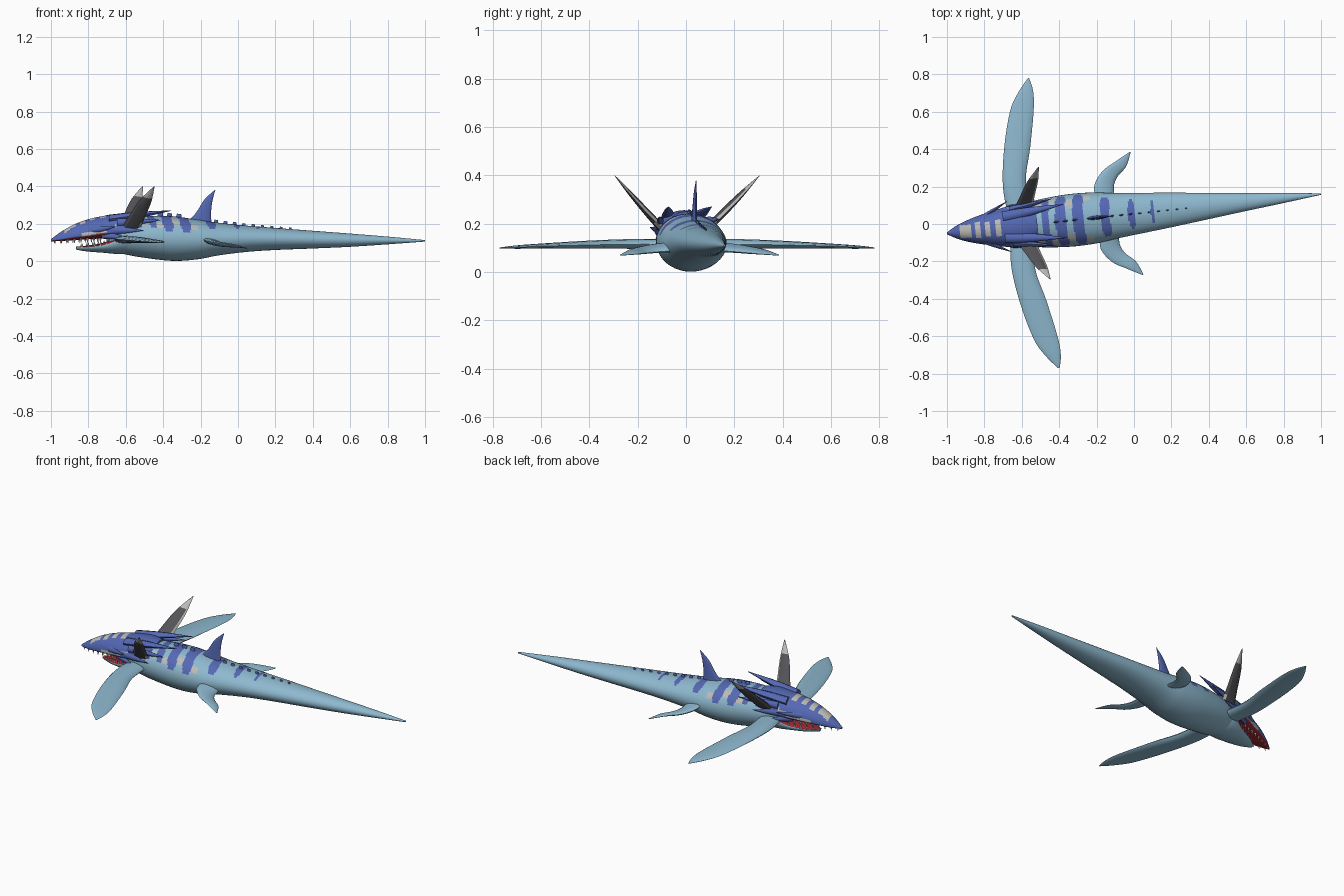
import bpy, bmesh, math
from mathutils import Vector, Matrix

if "Cube" in bpy.data.objects:
    bpy.data.objects.remove(bpy.data.objects["Cube"])

# The swimmer is built along x, then turned slightly about z
PLACE = Matrix.Translation((0, 0.055, 0)) @ Matrix.Rotation(math.radians(6), 4, "Z")


def material(name, rgb):
    m = bpy.data.materials.new(name)
    m.use_nodes = True
    m.diffuse_color = (*rgb, 1)
    m.node_tree.nodes["Principled BSDF"].inputs["Base Color"].default_value = (*rgb, 1)
    return m


SKIN = material("pale blue skin", (0.27, 0.48, 0.62))
BLUE = material("deep blue", (0.09, 0.14, 0.46))
GREY = material("light grey", (0.50, 0.50, 0.48))
DARK = material("dark grey", (0.09, 0.09, 0.10))
RED = material("mouth red", (0.35, 0.02, 0.03))
WHITE = material("tooth white", (0.8, 0.8, 0.76))


def spline(rows, steps):
    """Smoothly resample rows of numbers (Catmull-Rom)."""
    out = []
    for i in range(len(rows) - 1):
        a, b, c, d = (rows[min(max(k, 0), len(rows) - 1)] for k in range(i - 1, i + 3))
        for s in range(steps):
            t = s / steps
            out.append([q + t * (r - p) / 2 + t * t * (2 * p - 5 * q + 4 * r - e) / 2
                        + t ** 3 * (3 * q - p - 3 * r + e) / 2 for p, q, r, e in zip(a, b, c, d)])
    return out + [list(rows[-1])]


def skin_rings(name, rings, mats, rule=None, angle=50):
    """Bridge closed rings of points, cap them, and colour faces by a rule."""
    bm = bmesh.new()
    loops = [[bm.verts.new(p) for p in ring] for ring in rings]
    n = len(loops[0])
    for a, b in zip(loops, loops[1:]):
        for k in range(n):
            bm.faces.new((a[k], a[(k + 1) % n], b[(k + 1) % n], b[k]))
    bm.faces.new(loops[0])
    bm.faces.new(loops[-1])
    bmesh.ops.recalc_face_normals(bm, faces=bm.faces)
    if rule:
        for f in bm.faces:
            f.material_index = rule(f.calc_center_median(), f.normal)
    bm.transform(PLACE)
    mesh = bpy.data.meshes.new(name)
    bm.to_mesh(mesh)
    bm.free()
    for m in mats:
        mesh.materials.append(m)
    obj = bpy.data.objects.new(name, mesh)
    bpy.context.collection.objects.link(obj)
    bpy.context.view_layer.objects.active = obj
    obj.select_set(True)
    bpy.ops.object.shade_smooth_by_angle(angle=math.radians(angle))
    obj.select_set(False)
    return obj


def hull(name, rows, mats, rule, steps=14, n=40, flat_low=1.0, flat_high=1.0):
    """Loft along x; each row is x, half width, top z, bottom z."""
    rings = []
    for x, w, top, low in spline(rows, steps):
        mid = low + (top - low) * (0.5 if flat_low == flat_high else 0.5 * flat_low / flat_high)
        ring = []
        for k in range(n):
            a = 2 * math.pi * k / n
            s = math.sin(a)
            ring.append((x, w * math.cos(a), mid + s * ((top - mid) if s > 0 else (mid - low))))
        rings.append(ring)
    return skin_rings(name, rings, mats, rule)


def blade(name, stations, side=1, mats=(SKIN,), rule=None, steps=5, n=12, angle=50):
    """Tapered fin; each station is front point, rear point, half thickness."""
    rows = spline([(*a, *b, t) for a, b, t in stations], steps)
    mids = [(Vector(r[:3]) + Vector(r[3:6])) / 2 for r in rows]
    span = mids[-1] - mids[0]
    rings = []
    for r, mid in zip(rows, mids):
        u = (Vector(r[:3]) - Vector(r[3:6])) / 2
        v = u.cross(span).normalized() * r[6]
        ring = []
        for k in range(n):
            a = 2 * math.pi * k / n
            p = mid + u * math.cos(a) + v * math.sin(a)
            ring.append((p.x, p.y * side, p.z))
        rings.append(ring)
    return skin_rings(name, rings, mats, rule, angle)


# Body and tail, with tapering stripes over the back
BODY = [(-0.70, 0.07, 0.19, 0.07), (-0.62, 0.105, 0.225, 0.04), (-0.5, 0.128, 0.24, 0.018),
        (-0.35, 0.14, 0.24, 0.002), (-0.22, 0.137, 0.222, 0.01), (-0.1, 0.122, 0.205, 0.032),
        (0.05, 0.107, 0.19, 0.05), (0.2, 0.092, 0.178, 0.06), (0.4, 0.07, 0.163, 0.068),
        (0.6, 0.048, 0.148, 0.077), (0.8, 0.027, 0.132, 0.09), (1.005, 0.004, 0.113, 0.105)]
STRIPES = [(-0.56, 0.03, 0.4), (-0.475, 0.02, 0.4), (-0.395, 0.028, 0.3), (-0.30, 0.028, 0.25),
           (-0.155, 0.025, 0.55), (-0.015, 0.017, 0.7), (0.10, 0.013, 0.8)]
PATCHES = [(-0.43, 0.55), (-0.345, 0.72), (-0.25, 0.6), (-0.52, 0.7)]
body_rows = spline(BODY, 10)


def back_z(x):
    return min(body_rows, key=lambda r: abs(r[0] - x))[2]


def body_rule(c, nrm):
    r = min(body_rows, key=lambda q: abs(q[0] - c.x))
    h = (2 * c.z - r[2] - r[3]) / (r[2] - r[3])
    for x, w, low in STRIPES:
        if h > low and abs(c.x - x - 0.02 * (1 - h)) < w * min(1, 0.45 + (h - low) * 2):
            return 1
    return 2 if any(abs(c.x - x) < 0.025 and abs(h - g) < 0.13 for x, g in PATCHES) else 0


hull("body", BODY, [SKIN, BLUE, GREY], body_rule, steps=20)


# Upper head with pale bars and cheek streaks, red palate beneath
def head_rule(c, nrm):
    if nrm.z < -0.6 and c.x < -0.62:
        return 2
    if nrm.z > 0.5:
        if abs(c.x + 0.905) < 0.03 and abs(c.y) < 0.035:
            return 1
        if any(abs(c.x - x) < 0.014 for x in (-0.84, -0.785, -0.73)) and abs(c.y) < 0.042:
            return 1
    streak = 0.14 + 0.25 * (c.x + 0.84)
    return 1 if -0.85 < c.x < -0.66 and abs(c.y) > 0.03 and abs(c.z - streak) < 0.011 else 0


hull("upper_head", [(-1.005, 0.005, 0.118, 0.106), (-0.95, 0.036, 0.158, 0.108), (-0.88, 0.062, 0.197, 0.113),
                    (-0.8, 0.083, 0.226, 0.118), (-0.7, 0.103, 0.246, 0.125), (-0.6, 0.11, 0.256, 0.14),
                    (-0.52, 0.07, 0.25, 0.18)], [BLUE, GREY, RED], head_rule, flat_low=0.5)

# Lower jaw with red mouth floor
hull("lower_jaw", [(-0.87, 0.012, 0.078, 0.062), (-0.81, 0.045, 0.084, 0.052), (-0.72, 0.075, 0.1, 0.045),
                   (-0.64, 0.1, 0.14, 0.038), (-0.56, 0.1, 0.16, 0.04)], [SKIN, RED],
     lambda c, nrm: 1 if nrm.z > 0.6 and c.x < -0.64 else 0, flat_low=1.5)

# Parts mirrored on both sides
for side, tag in ((1, "right"), (-1, "left")):
    blade("front_flipper_" + tag, [
        ((-0.67, 0.06, 0.115), (-0.55, 0.06, 0.115), 0.022),
        ((-0.682, 0.217, 0.118), (-0.556, 0.24, 0.115), 0.02),
        ((-0.655, 0.415, 0.115), (-0.515, 0.41, 0.112), 0.016),
        ((-0.603, 0.611, 0.108), (-0.475, 0.61, 0.107), 0.01),
        ((-0.55, 0.706, 0.104), (-0.468, 0.71, 0.103), 0.007),
        ((-0.49, 0.779, 0.1), (-0.482, 0.78, 0.1), 0.002)], side)
    blade("rear_flipper_" + tag, [
        ((-0.19, 0.07, 0.12), (-0.09, 0.06, 0.09), 0.018),
        ((-0.197, 0.166, 0.112), (-0.093, 0.15, 0.085), 0.014),
        ((-0.146, 0.242, 0.1), (-0.068, 0.205, 0.08), 0.011),
        ((-0.071, 0.287, 0.09), (-0.016, 0.255, 0.075), 0.007),
        ((0.012, 0.331, 0.071), (0.016, 0.327, 0.069), 0.002)], side)
    # Swept horn: dark sides, pale rear edge and tip
    blade("horn_" + tag, [
        ((-0.64, 0.085, 0.17), (-0.54, 0.085, 0.17), 0.016),
        ((-0.6, 0.15, 0.245), (-0.515, 0.16, 0.24), 0.014),
        ((-0.55, 0.23, 0.33), (-0.49, 0.235, 0.32), 0.009),
        ((-0.484, 0.302, 0.4), (-0.48, 0.302, 0.4), 0.001)], side, (DARK, GREY),
        lambda c, nrm: 1 if c.z > 0.345 or nrm.x > 0.55 or nrm.x < -0.8 else 0, n=8, angle=30)
    # Backswept crown spikes: base, tip, half height, half thickness
    for i, (base, tip, h, t) in enumerate([
            ((-0.70, 0.055, 0.225), (-0.37, 0.09, 0.27), 0.022, 0.03),
            ((-0.66, 0.09, 0.205), (-0.43, 0.125, 0.22), 0.022, 0.018),
            ((-0.72, 0.085, 0.165), (-0.52, 0.13, 0.165), 0.022, 0.015),
            ((-0.80, 0.07, 0.165), (-0.67, 0.135, 0.185), 0.018, 0.012),
            ((-0.74, 0.075, 0.14), (-0.6, 0.13, 0.125), 0.018, 0.012)]):
        b, e, up = Vector(base), Vector(tip), Vector((0, 0, h))
        m = b.lerp(e, 0.45)
        blade(f"crown_spike_{i + 1}_{tag}", [(b + up, b - up, t), (m + up * 0.8, m - up * 0.8, t * 0.75),
              (e + up * 0.05, e - up * 0.05, 0.001)], side, (BLUE,), n=8)
    # Teeth along both jaws
    for i in range(8):
        x = -0.985 + 0.034 * i
        y = 0.01 + 0.06 * (i / 7) ** 0.8
        top = Vector((x, y, 0.118 + 0.001 * i))
        blade(f"upper_tooth_{i + 1}_{tag}", [(top - Vector((0.007, 0, 0)), top + Vector((0.007, 0, 0)), 0.004),
              (top + Vector((-0.001, 0, -0.024)), top + Vector((0.001, 0, -0.024)), 0.001)],
              side, (WHITE,), steps=1, n=4)
    for i in range(5):
        low = Vector((-0.84 + 0.032 * i, 0.025 + 0.012 * i, 0.072 + 0.004 * i))
        blade(f"lower_tooth_{i + 1}_{tag}", [(low - Vector((0.007, 0, 0)), low + Vector((0.007, 0, 0)), 0.004),
              (low + Vector((-0.001, 0, 0.024)), low + Vector((0.001, 0, 0.024)), 0.001)],
              side, (WHITE,), steps=1, n=4)

# Tall dorsal fin
blade("dorsal_fin", [((-0.275, 0, 0.205), (-0.14, 0, 0.185), 0.012), ((-0.225, 0, 0.26), (-0.145, 0, 0.25), 0.009),
                     ((-0.18, 0, 0.33), (-0.138, 0, 0.32), 0.006), ((-0.126, 0, 0.38), (-0.122, 0, 0.38), 0.001)],
      mats=(BLUE,))

# Row of small scutes along the spine
for i in range(15):
    x = -0.42 + 0.05 * i
    if -0.28 < x < -0.13:
        continue
    z = back_z(x)
    s = 1 - 0.035 * i
    blade(f"back_scute_{i + 1}", [((x - 0.018 * s, 0, z - 0.01), (x + 0.018 * s, 0, z - 0.01), 0.008 * s),
          ((x - 0.008 * s, 0, z + 0.018 * s), (x + 0.016 * s, 0, z + 0.015 * s), 0.003)],
          mats=(BLUE,), steps=1, n=6)
